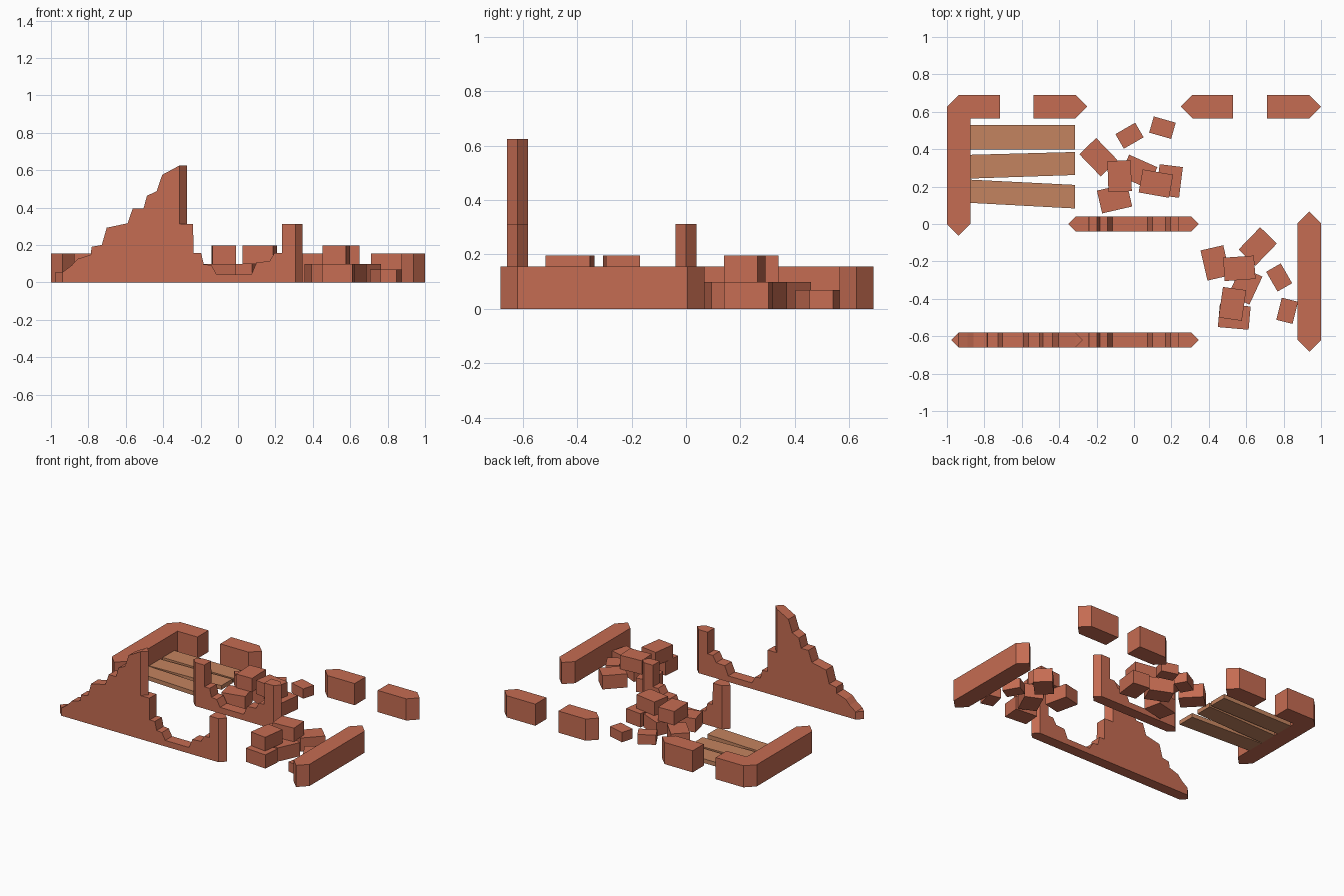
import bpy, bmesh
from math import radians
from mathutils import Matrix

if "Cube" in bpy.data.objects:
    bpy.data.objects.remove(bpy.data.objects["Cube"])


def material(name, rgb):
    m = bpy.data.materials.new(name)
    m.diffuse_color = (*rgb, 1)
    m.use_nodes = True
    m.node_tree.nodes["Principled BSDF"].inputs["Base Color"].default_value = m.diffuse_color
    return m


BRICK = material("brick", (0.56, 0.15, 0.085))
WOOD = material("wood", (0.55, 0.23, 0.115))


def add_object(name, bm, mat):
    bmesh.ops.recalc_face_normals(bm, faces=bm.faces[:])
    me = bpy.data.meshes.new(name)
    bm.to_mesh(me)
    bm.free()
    me.materials.append(mat)
    ob = bpy.data.objects.new(name, me)
    bpy.context.collection.objects.link(ob)
    return ob


def wall(name, profile, thick, loc, tips=(True, True), turn=0):
    """Wall from a top outline (x, z), with optional pointed ends in plan."""
    bm = bmesh.new()
    h = thick / 2
    front = [bm.verts.new((x, -h, z)) for x, z in profile]
    back = [bm.verts.new((x, h, z)) for x, z in profile]
    ends = []
    for i, sign in ((0, -1), (-1, 1)):
        x, z = profile[i]
        f0, b0 = bm.verts.new((x, -h, 0)), bm.verts.new((x, h, 0))
        if tips[i]:
            t0 = bm.verts.new((x + sign * h, 0, 0))
            t1 = bm.verts.new((x + sign * h, 0, z))
            bm.faces.new((f0, t0, t1, front[i]))
            bm.faces.new((t0, b0, back[i], t1))
            bm.faces.new((front[i], t1, back[i]))
            ends.append((f0, t0, b0))
        else:
            bm.faces.new((f0, b0, back[i], front[i]))
            ends.append((f0, b0))
    left, right = ends
    bm.faces.new((left[0], right[0], *reversed(front)))
    bm.faces.new((left[-1], right[-1], *reversed(back)))
    bm.faces.new((*left, *reversed(right)))
    for i in range(len(profile) - 1):
        bm.faces.new((front[i], front[i + 1], back[i + 1], back[i]))
    bm.transform(Matrix.Translation((*loc, 0)) @ Matrix.Rotation(radians(turn), 4, 'Z'))
    return add_object(name, bm, BRICK)


def block(name, x, y, z, size, angle):
    bm = bmesh.new()
    bmesh.ops.create_cube(bm, size=1)
    bm.transform(Matrix.Translation((x, y, z + size[2] / 2))
                 @ Matrix.Rotation(radians(angle), 4, 'Z')
                 @ Matrix.Diagonal((*size, 1)))
    return add_object(name, bm, BRICK)


# Low thick outer walls
LOW, THICK = 0.155, 0.125
wall("left_wall", [(0, LOW), (0.625, LOW)], THICK, (-0.9375, 0), turn=90)
wall("right_wall", [(0, LOW), (0.625, LOW)], THICK, (0.9375, -0.62), turn=90)
for i, (x0, x1, tips) in enumerate([
        (-0.9375, -0.717, (True, False)), (-0.536, -0.3125, (False, True)),
        (0.3125, 0.529, (True, False)), (0.711, 0.9375, (False, True))]):
    wall(f"back_wall_{i + 1}", [(x0, LOW), (x1, LOW)], THICK, (0, 0.627), tips)

# Tall crumbling front gable
gable = [(-0.9375, 0.055), (-0.89, 0.09), (-0.858, 0.125), (-0.787, 0.148),
         (-0.783, 0.19), (-0.728, 0.2), (-0.702, 0.292), (-0.59, 0.316),
         (-0.563, 0.395), (-0.505, 0.395), (-0.487, 0.463), (-0.435, 0.487),
         (-0.405, 0.575), (-0.3125, 0.625)]
wall("front_gable", gable, 0.078, (0, -0.62))

# Broken walls with a worn gap, front and middle
gap = [(-0.3125, 0.312), (-0.24, 0.312), (-0.238, 0.157), (-0.197, 0.157),
       (-0.183, 0.096), (-0.142, 0.092), (-0.115, 0.043), (0.072, 0.043),
       (0.1, 0.108), (0.168, 0.112), (0.195, 0.157), (0.235, 0.157),
       (0.236, 0.312), (0.307, 0.312)]
wall("front_broken_wall", gap, 0.078, (0, -0.62))
wall("middle_broken_wall", gap, 0.078, (0, 0))

# Floor planks: y of lower and upper edge at each end
for i, (l0, l1, r0, r1) in enumerate([
        (0.398, 0.53, 0.398, 0.53), (0.243, 0.37, 0.262, 0.385),
        (0.113, 0.237, 0.083, 0.209)]):
    bm = bmesh.new()
    face = bm.faces.new([bm.verts.new((x, y, 0)) for x, y in (
        (-0.875, l0), (-0.315, r0), (-0.315, r1), (-0.875, l1))])
    ext = bmesh.ops.extrude_face_region(bm, geom=[face], use_keep_orig=True)
    top = [v for v in ext["geom"] if isinstance(v, bmesh.types.BMVert)]
    bmesh.ops.translate(bm, verts=top, vec=(0, 0, 0.03))
    add_object(f"floor_plank_{i + 1}", bm, WOOD)

# Rubble: x, y, angle of the long side
BIG, SMALL = (0.165, 0.125, 0.098), (0.122, 0.09, 0.07)
ground = [(-0.19, 0.357, -46), (-0.104, 0.136, 13), (0.024, 0.28, -24),
          (0.189, 0.23, 83), (0.435, -0.208, 103), (0.662, -0.12, 46),
          (0.595, -0.33, 65), (0.536, -0.496, -5)]
stacked = [(-0.077, 0.256, 92), (0.117, 0.216, -10),
           (0.563, -0.237, 4), (0.526, -0.427, 82)]
small = [(-0.024, 0.472, 30), (0.152, 0.515, -16),
         (0.776, -0.286, 120), (0.819, -0.464, 76)]
for name, items, z, size in (("rubble_block", ground, 0, BIG),
                             ("stacked_block", stacked, 0.098, BIG),
                             ("small_block", small, 0, SMALL)):
    for i, (x, y, a) in enumerate(items):
        block(f"{name}_{i + 1}", x, y, z, size, a)
